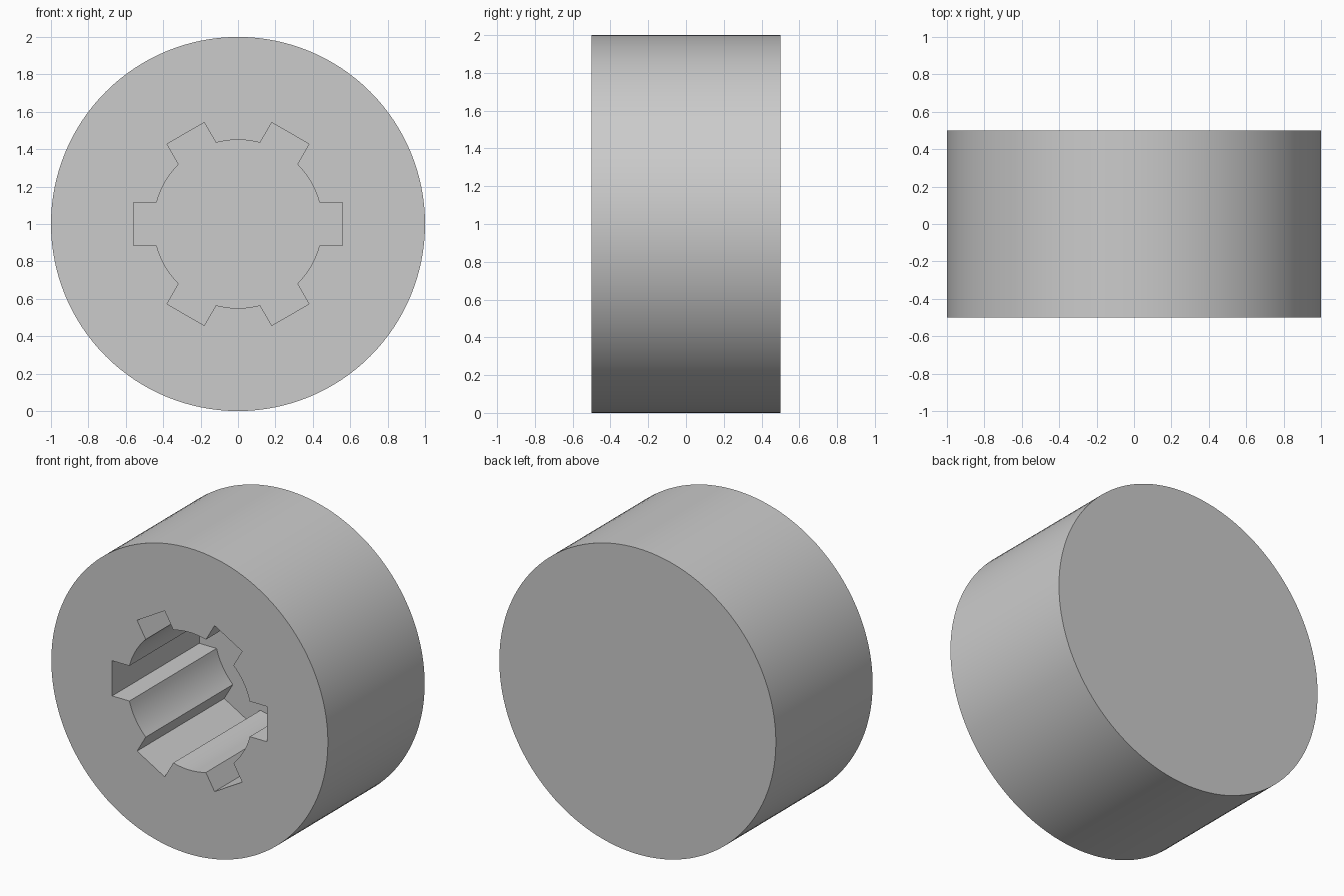
import bpy, bmesh
from math import sin, cos, asin, pi, radians

if "Cube" in bpy.data.objects:
    bpy.data.objects.remove(bpy.data.objects["Cube"])

CENTRE_Z = 1.0


def prism(name, pts, y0, y1):
    """Extrude an x/z outline along y."""
    bm = bmesh.new()
    face = bm.faces.new([bm.verts.new((x, y0, z + CENTRE_Z)) for x, z in pts])
    ext = bmesh.ops.extrude_face_region(bm, geom=[face])
    for v in ext["geom"]:
        if isinstance(v, bmesh.types.BMVert):
            v.co.y = y1
    bmesh.ops.recalc_face_normals(bm, faces=bm.faces)
    mesh = bpy.data.meshes.new(name)
    bm.to_mesh(mesh)
    bm.free()
    obj = bpy.data.objects.new(name, mesh)
    bpy.context.collection.objects.link(obj)
    return obj


def splined_outline(radius=0.45, reach=0.56, half=0.115, slots=6, steps=9):
    """Round bore with evenly spaced rectangular slots."""
    pts = []
    pitch = 2 * pi / slots
    a = asin(half / radius)
    for i in range(slots):
        t = i * pitch
        for s in (-half, half):
            pts.append((reach * cos(t) - s * sin(t), reach * sin(t) + s * cos(t)))
        for k in range(steps + 1):
            u = t + a + (pitch - 2 * a) * k / steps
            pts.append((radius * cos(u), radius * sin(u)))
    return pts


# Round body, closed at the back
SIDES = 128
body = prism("socket_body",
             [(cos(2 * pi * i / SIDES), sin(2 * pi * i / SIDES)) for i in range(SIDES)],
             -0.5, 0.5)

# Blind splined socket, leaving a 0.1 thick back wall
cutter = prism("socket_cutter", splined_outline(), -0.7, 0.4)
cutter.hide_render = True
cutter.hide_set(True)

mod = body.modifiers.new("socket", 'BOOLEAN')
mod.operation = 'DIFFERENCE'
mod.solver = 'EXACT'
mod.object = cutter

bpy.ops.object.select_all(action='DESELECT')
body.select_set(True)
bpy.context.view_layer.objects.active = body
bpy.ops.object.modifier_apply(modifier=mod.name)
bpy.data.objects.remove(cutter)
bpy.ops.object.shade_smooth_by_angle(angle=radians(30))
